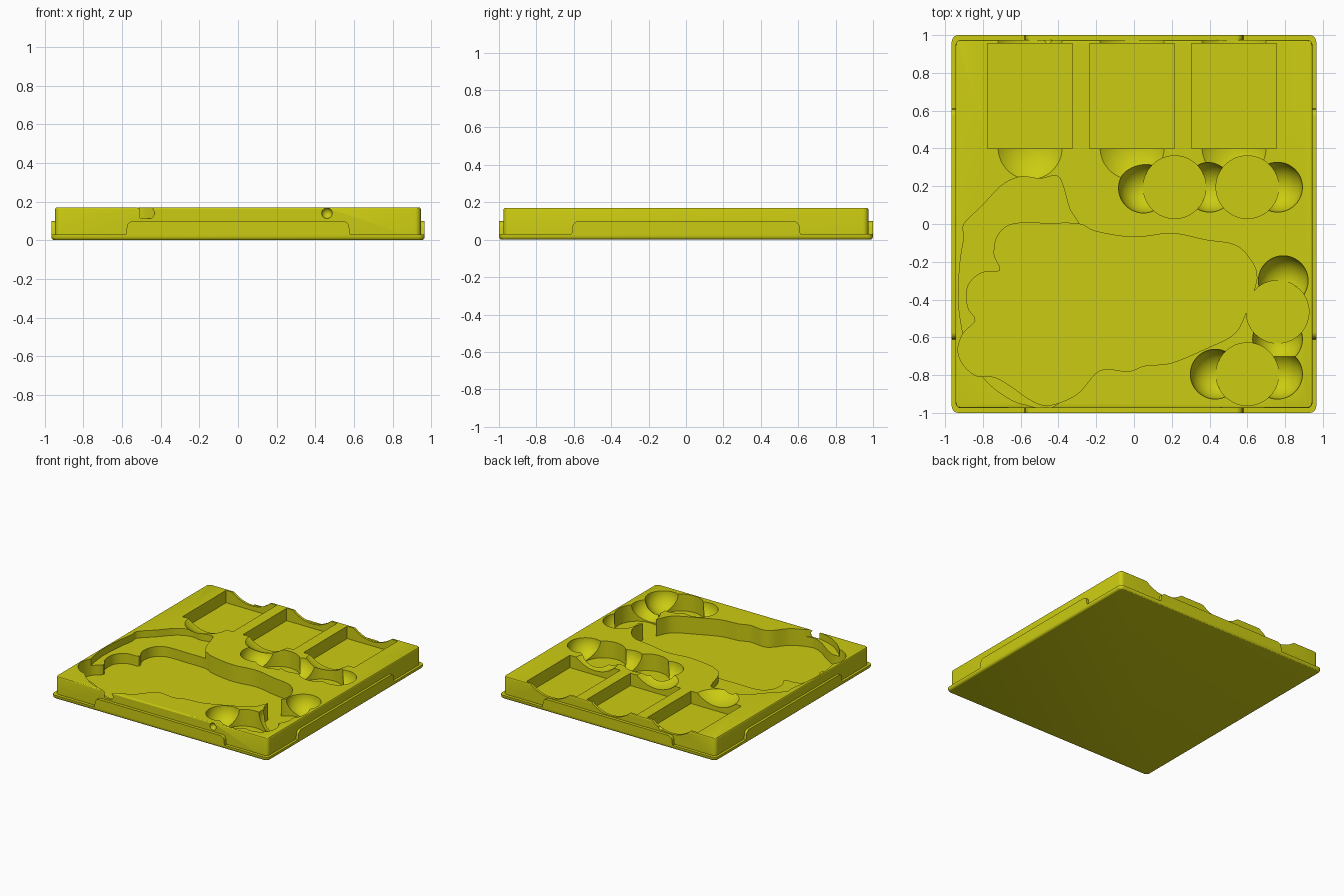
import bpy, bmesh, math
from mathutils import Matrix, Vector

if "Cube" in bpy.data.objects:
    bpy.data.objects.remove(bpy.data.objects["Cube"], do_unlink=True)

yellow = bpy.data.materials.new("yellow_plastic")
yellow.use_nodes = True
COLOUR = (0.6, 0.6, 0.006, 1)
yellow.diffuse_color = COLOUR
yellow.node_tree.nodes["Principled BSDF"].inputs["Base Color"].default_value = COLOUR

TOP = 0.17
FLOOR = 0.035


def make(name, bm):
    bmesh.ops.recalc_face_normals(bm, faces=bm.faces[:])
    mesh = bpy.data.meshes.new(name)
    bm.to_mesh(mesh)
    bm.free()
    mesh.materials.append(yellow)
    obj = bpy.data.objects.new(name, mesh)
    bpy.context.collection.objects.link(obj)
    return obj


def smooth(obj):
    bpy.ops.object.select_all(action="DESELECT")
    obj.select_set(True)
    bpy.context.view_layer.objects.active = obj
    bpy.ops.object.shade_smooth_by_angle(angle=math.radians(30))


def prism(name, outline, z0, z1, matrix=None):
    bm = bmesh.new()
    face = bm.faces.new([bm.verts.new((x, y, z0)) for x, y in outline])
    grown = bmesh.ops.extrude_face_region(bm, geom=[face])["geom"]
    verts = [v for v in grown if isinstance(v, bmesh.types.BMVert)]
    bmesh.ops.translate(bm, vec=(0, 0, z1 - z0), verts=verts)
    if matrix:
        bm.transform(matrix)
    return make(name, bm)


def slab(name, hx, hy, z0, z1, radius, edge_z, edge_width):
    """Box with rounded vertical corners and one softened rim."""
    bm = bmesh.new()
    bmesh.ops.create_cube(bm, size=2, matrix=Matrix.Translation((0, 0, (z0 + z1) / 2))
                          @ Matrix.Diagonal((hx, hy, (z1 - z0) / 2, 1)))
    upright = [e for e in bm.edges if abs(e.verts[0].co.z - e.verts[1].co.z) > 0.001]
    bmesh.ops.bevel(bm, geom=upright, offset=radius, segments=5, profile=0.5, affect="EDGES")
    rim = [e for e in bm.edges if all(abs(v.co.z - edge_z) < 0.0001 for v in e.verts)]
    bmesh.ops.bevel(bm, geom=rim, offset=edge_width, segments=3, profile=0.5, affect="EDGES")
    return make(name, bm)


def spline(points, steps=5):
    """Closed smooth outline through the points."""
    out, n = [], len(points)
    for i in range(n):
        a, b, c, d = (Vector(points[(i + k) % n]) for k in (-1, 0, 1, 2))
        for s in range(steps):
            t = s / steps
            out.append(0.5 * (2 * b + (c - a) * t + (2 * a - 5 * b + 4 * c - d) * t * t
                              + (3 * b - a - 3 * c + d) * t ** 3))
    return out


def circle(x, y, r, n=64):
    return [(x + r * math.cos(k * math.tau / n), y + r * math.sin(k * math.tau / n)) for k in range(n)]


def ball(x, y, z, r, seg=48):
    bm = bmesh.new()
    bmesh.ops.create_uvsphere(bm, u_segments=seg, v_segments=seg // 2, radius=r,
                              matrix=Matrix.Translation((x, y, z)))
    return make("cutter", bm)


def cut(target, cutter):
    mod = target.modifiers.new("cut", "BOOLEAN")
    mod.operation = "DIFFERENCE"
    mod.solver = "EXACT"
    mod.object = cutter
    bpy.context.view_layer.objects.active = target
    bpy.ops.object.modifier_apply(modifier=mod.name)
    bpy.data.objects.remove(cutter, do_unlink=True)


# Base flange and tray body
flange = slab("base_flange", 0.965, 1.0, 0, 0.03, 0.035, 0, 0.018)
body = slab("tray_body", 0.945, 0.975, 0.012, TOP, 0.03, TOP, 0.008)

# Card pockets with shallow thumb scoops at both ends
SCOOP = 0.255
for x in (-0.55, -0.01, 0.53):
    w = 0.225
    cut(body, prism("cutter", [(x - w, 0.4), (x + w, 0.4), (x + w, 0.955), (x - w, 0.955)], 0.07, 0.3))
    for y in (0.405, 0.97):
        cut(body, ball(x, y, TOP - 0.065 + SCOOP, SCOOP, 64))

# Figure recess: shallow outer step, then deep inner shape
step = [(-0.9, 0), (-0.8, 0.1), (-0.7, 0.205), (-0.6, 0.25), (-0.5, 0.24), (-0.41, 0.255),
        (-0.375, 0.2), (-0.34, 0.08), (-0.285, -0.01), (-0.2, -0.2), (-0.2, -0.6), (-0.4, -0.95),
        (-0.58, -0.955), (-0.7, -0.9), (-0.8, -0.81), (-0.86, -0.7), (-0.905, -0.58),
        (-0.93, -0.4), (-0.92, -0.2), (-0.9, -0.07)]
figure = [(-0.64, 0), (-0.45, 0.003), (-0.29, 0), (-0.2, -0.04), (0, -0.07), (0.2, -0.05), (0.38, -0.085),
          (0.53, -0.11), (0.61, -0.18), (0.65, -0.29), (0.58, -0.5), (0.52, -0.59), (0.38, -0.66),
          (0.2, -0.735), (0.06, -0.75), (-0.03, -0.78), (-0.18, -0.775), (-0.3, -0.9), (-0.45, -0.96),
          (-0.55, -0.93), (-0.65, -0.86), (-0.74, -0.81), (-0.83, -0.805), (-0.9, -0.75), (-0.932, -0.67),
          (-0.905, -0.58), (-0.84, -0.51), (-0.88, -0.44), (-0.88, -0.33), (-0.81, -0.26), (-0.71, -0.245),
          (-0.74, -0.16), (-0.72, -0.06)]
cut(body, prism("cutter", spline(step), 0.115, 0.3))
cut(body, prism("cutter", spline(figure), FLOOR, 0.31))

# Round token wells
for x, y in ((0.215, 0.195), (0.6, 0.195), (0.6, -0.795), (0.76, -0.465)):
    cut(body, prism("cutter", circle(x, y, 0.166), FLOOR, 0.32))

# Finger hollows beside the wells
for x, y in ((0.05, 0.19), (0.4, 0.195), (0.76, 0.195), (0.79, -0.3),
             (0.76, -0.61), (0.43, -0.795), (0.76, -0.795)):
    cut(body, ball(x, y, TOP + 0.002, 0.132))

# Latch dimples in the front and back walls
for x in (-0.46, 0.46):
    for y in (-0.978, 0.978):
        cut(body, ball(x, y, 0.14, 0.028, 24))

smooth(flange)
smooth(body)


# Raised tab on each side wall, flush with the flange
def tab_outline(half, height):
    r = 0.035
    right = [(half, 0.028), (half - 0.005, height - r)]
    right += [(half - 0.005 - r + r * math.cos(a), height - r + r * math.sin(a))
              for a in (math.pi * k / 12 for k in range(1, 7))]
    return right + [(-x, z) for x, z in reversed(right)]


for name, angle, reach, half in (("front_tab", 0, 1.0, 0.58), ("left_tab", 90, 0.965, 0.612),
                                 ("back_tab", 180, 1.0, 0.58), ("right_tab", 270, 0.965, 0.612)):
    place = Matrix.Rotation(math.radians(angle), 4, "Z") @ Matrix.Rotation(math.pi / 2, 4, "X")
    smooth(prism(name, tab_outline(half, 0.1), reach - 0.026, reach, place))
